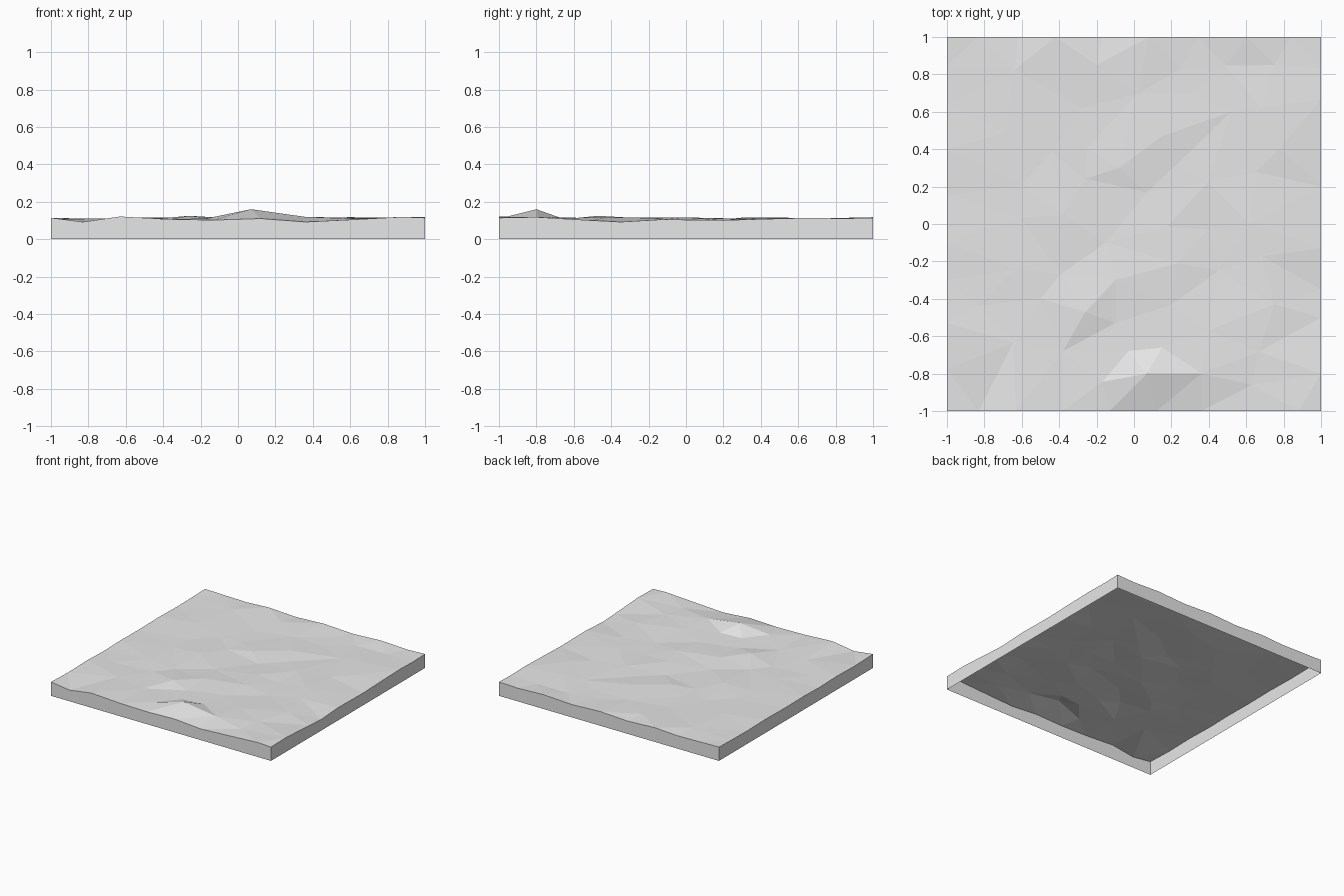
import bpy
import bmesh
import math
import random
from mathutils import Vector
from mathutils.geometry import delaunay_2d_cdt

cube = bpy.data.objects.get("Cube")
if cube:
    bpy.data.objects.remove(cube, do_unlink=True)

random.seed(4)
MEAN_HEIGHT = 0.108
SPACING = 0.22

# Stone colour
stone = bpy.data.materials.new("light_grey_stone")
stone.use_nodes = True
grey = (0.8, 0.8, 0.8, 1)
stone.diffuse_color = grey
stone.node_tree.nodes["Principled BSDF"].inputs["Base Color"].default_value = grey

# Main crests and hollows: x and y in hundredths, height in thousandths
crests = [
    (7, -80, 160), (36, -80, 119), (-26, -47, 125), (-10, -30, 115),
    (23, -21, 116), (-38, 5, 114), (-8, 30, 115), (15, 47, 117),
    (40, -57, 114), (75, -43, 116), (62, 0, 116), (78, 40, 114),
    (-20, 85, 114), (68, 62, 113),
]
hollows = [
    (-3, -68, 108), (15, -66, 110), (-10, -53, 105), (-38, -68, 104),
    (-50, -40, 103), (-15, -10, 102), (7, 17, 102), (45, -25, 104),
    (40, -3, 105), (23, 32, 105), (52, 60, 105), (75, 85, 106),
    (30, 70, 105), (-28, 62, 105), (25, 83, 105), (63, -86, 109),
]

# Rim heights: position along the edge in hundredths, height in thousandths
front_rim = [(-83, 92), (-63, 121), (-38, 107), (-13, 102), (12, 110),
             (36, 92), (62, 105), (88, 119)]
back_rim = [(-83, 110), (-62, 106), (-42, 117), (-17, 105), (8, 117),
            (34, 105), (60, 118), (84, 108)]
right_rim = [(-80, 118), (-50, 100), (-35, 92), (-13, 105), (20, 101),
             (43, 108), (67, 114), (83, 110)]
left_rim = [(-78, 107), (-53, 112), (-30, 106), (-10, 111), (15, 108),
            (40, 112), (64, 107), (85, 110)]

points = [Vector((x / 100, y / 100, z / 1000)) for x, y, z in crests + hollows]
for rim, side in ((front_rim, -1), (back_rim, 1)):
    points += [Vector((t / 100, side, z / 1000)) for t, z in rim]
for rim, side in ((left_rim, -1), (right_rim, 1)):
    points += [Vector((side, t / 100, z / 1000)) for t, z in rim]
points += [Vector((x, y, 0.114)) for x in (-1, 1) for y in (-1, 1)]


def is_clear(spot):
    """True where no existing point is close by."""
    return all((p.xy - spot).length > 0.16 for p in points)


# Scattered ground points fill the gaps, calmer towards the left
for row in range(-4, 5):
    for column in range(-4, 5):
        spot = Vector((column, row)) * SPACING
        spot += Vector((random.uniform(-0.06, 0.06), random.uniform(-0.06, 0.06)))
        if max(abs(spot.x), abs(spot.y)) < 0.94 and is_clear(spot):
            swing = 0.005 + 0.002 * spot.x
            height = MEAN_HEIGHT + random.uniform(-swing, swing)
            points.append(Vector((spot.x, spot.y, height)))

# Triangulate the ground
flat, _, triangles, origins, _, _ = delaunay_2d_cdt(
    [p.xy for p in points], [], [], 0, 1e-5)
bm = bmesh.new()
ground = [bm.verts.new((p.x, p.y, points[origin[0]].z))
          for p, origin in zip(flat, origins)]
for triangle in triangles:
    bm.faces.new([ground[i] for i in triangle])

# Drop the side walls from the rim, leaving the underside open
rim_edges = [e for e in bm.edges if e.is_boundary]
walls = bmesh.ops.extrude_edge_only(bm, edges=rim_edges)
for item in walls["geom"]:
    if isinstance(item, bmesh.types.BMVert):
        item.co.z = 0

# Face everything outwards
bm.normal_update()
for face in bm.faces:
    outward = face.calc_center_median()
    if abs(face.normal.z) > 0.5:
        outward = Vector((0, 0, 1))
    if face.normal.dot(outward) < 0:
        face.normal_flip()

mesh = bpy.data.meshes.new("rocky_ground_tile")
bm.to_mesh(mesh)
bm.free()
mesh.materials.append(stone)
tile = bpy.data.objects.new("rocky_ground_tile", mesh)
bpy.context.collection.objects.link(tile)
